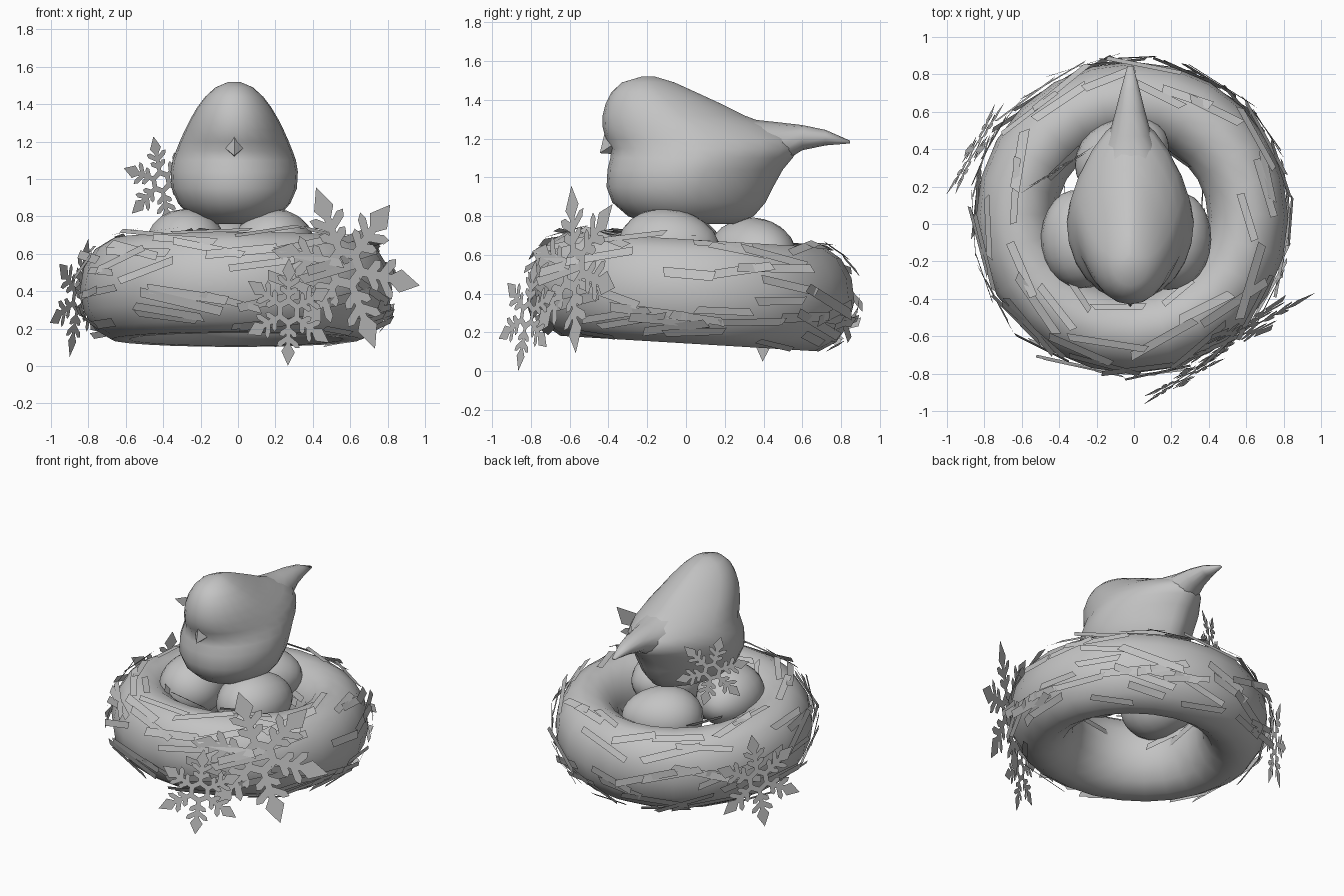
import bpy, bmesh, math, random
from mathutils import Vector, Matrix

random.seed(4)
cube = bpy.data.objects.get("Cube")
if cube:
    bpy.data.objects.remove(cube, do_unlink=True)

grey = bpy.data.materials.new("plain_grey")
grey.use_nodes = True
color = (0.55, 0.55, 0.55, 1)
grey.diffuse_color = color
grey.node_tree.nodes["Principled BSDF"].inputs["Base Color"].default_value = color


def finish(name, bm, smooth=False, solid=True):
    if solid:
        bmesh.ops.recalc_face_normals(bm, faces=bm.faces)
    for f in bm.faces:
        f.smooth = smooth
    mesh = bpy.data.meshes.new(name)
    bm.to_mesh(mesh)
    bm.free()
    mesh.materials.append(grey)
    obj = bpy.data.objects.new(name, mesh)
    bpy.context.collection.objects.link(obj)
    return obj


def loft(bm, rings, closed=False):
    """Skin a list of point rings; cap the ends unless closed."""
    loops = [[bm.verts.new(p) for p in ring] for ring in rings]
    pairs = list(zip(loops, loops[1:])) + ([(loops[-1], loops[0])] if closed else [])
    for a, b in pairs:
        for i in range(len(a)):
            j = (i + 1) % len(a)
            bm.faces.new((a[i], a[j], b[j], b[i]))
    if not closed:
        bm.faces.new(loops[0])
        bm.faces.new(loops[-1])


# Nest: a tall ring leaning slightly to the back
CENTRE = Vector((-0.01, 0.035, 0.41))
LEAN = Matrix.Rotation(-0.06, 3, 'X')
RING, WIDE, TALL = 0.62, 0.215, 0.275


def nest_frame(a, b):
    """Point on the ring, its direction round the ring and its outward normal."""
    out, up = Vector((math.cos(a), math.sin(a), 0)), Vector((0, 0, 1))
    c, s = math.cos(b), math.sin(b)
    point = CENTRE + LEAN @ (out * (RING + WIDE * c) + up * TALL * s)
    normal = LEAN @ (out * TALL * c + up * WIDE * s).normalized()
    return point, LEAN @ up.cross(out), normal


bm = bmesh.new()
loft(bm, [[nest_frame(math.tau * i / 24, math.tau * j / 14)[0] for j in range(14)]
          for i in range(24)], closed=True)
finish("nest_ring", bm, smooth=True)


# Twigs: flat straight strips laid along the ring
def twigs(name, count, low, high, length, lift):
    bm = bmesh.new()
    for i in range(count):
        a = math.tau * (i + random.random()) / count
        b = math.radians(random.uniform(low, high))
        point, tangent, normal = nest_frame(a, b)
        slant = random.uniform(-0.32, 0.32)
        along = Matrix.Rotation(slant, 3, normal) @ tangent
        along = Matrix.Rotation(random.uniform(-0.07, 0.07), 3, normal.cross(along)) @ along
        across = normal.cross(along)
        half = along * random.uniform(*length) / 2
        w = across * random.uniform(0.018, 0.027)
        c = point + normal * (lift + random.uniform(0, 0.012))
        skew = along * random.uniform(-0.03, 0.03)
        bm.faces.new([bm.verts.new(p) for p in
                      (c - half - w, c + half - w + skew, c + half + w, c - half + w + skew)])
    finish(name, bm, solid=False)


twigs("outer_twigs", 60, -35, 40, (0.26, 0.46), 0.012)
twigs("top_twigs", 24, 40, 95, (0.26, 0.45), 0.01)
twigs("lower_twigs", 14, -65, -35, (0.22, 0.4), 0.008)
twigs("inner_twigs", 12, 105, 195, (0.2, 0.34), 0.03)


# Eggs
def egg(name, centre, turn):
    bm = bmesh.new()
    bmesh.ops.create_uvsphere(bm, u_segments=20, v_segments=12, radius=1)
    for v in bm.verts:
        taper = 1 - 0.1 * v.co.z
        v.co = Vector((v.co.x * 0.215 * taper, v.co.z * 0.265, v.co.y * 0.2 * taper))
    bm.transform(Matrix.Translation(centre) @ Matrix.Rotation(turn, 4, 'Z'))
    finish(name, bm, smooth=True)


egg("left_egg", (0.20, -0.09, 0.64), -0.3)
egg("right_egg", (-0.285, -0.08, 0.64), 0.2)
egg("back_egg", (-0.06, 0.35, 0.593), -1.0)

# Bird body: level rings as height, front, back, half width
BIRD_X = -0.02
BODY = [(0.76, -0.19, 0.25, 0.15), (0.80, -0.30, 0.35, 0.24), (0.87, -0.38, 0.41, 0.30),
        (0.95, -0.41, 0.45, 0.335), (1.04, -0.405, 0.50, 0.34), (1.10, -0.39, 0.55, 0.33),
        (1.15, -0.385, 0.58, 0.312), (1.20, -0.415, 0.56, 0.292), (1.26, -0.43, 0.46, 0.265),
        (1.32, -0.43, 0.30, 0.235), (1.38, -0.415, 0.18, 0.20), (1.44, -0.385, 0.05, 0.155),
        (1.49, -0.33, -0.06, 0.10), (1.52, -0.23, -0.16, 0.03)]


def body_ring(z, front, back, w):
    mid = front + (back - front) * 0.46
    ring = []
    for i in range(24):
        s, c = math.sin(math.tau * i / 24), math.cos(math.tau * i / 24)
        if c > 0:    # rear half tapers to the rump
            c, s = c ** 1.25, math.copysign(abs(s) ** 1.25, s)
            y = mid + (back - mid) * c
        else:
            y = mid + (mid - front) * c
        ring.append((BIRD_X + w * s, y, z))
    return ring


bm = bmesh.new()
loft(bm, [body_ring(*row) for row in BODY])
finish("bird_body", bm, smooth=True)

# Tail: upright rings as position, bottom, top, half width
TAIL = [(0.15, 1.05, 1.36, 0.20), (0.33, 1.06, 1.30, 0.175), (0.47, 1.06, 1.285, 0.115),
        (0.60, 1.14, 1.27, 0.08), (0.72, 1.165, 1.245, 0.05), (0.845, 1.175, 1.19, 0.015)]
bm = bmesh.new()
loft(bm, [[(BIRD_X + w * math.cos(math.tau * i / 12), y,
            (lo + hi) / 2 + (hi - lo) / 2 * math.sin(math.tau * i / 12)) for i in range(12)]
          for y, lo, hi, w in TAIL])
finish("bird_tail", bm, smooth=True)

# Beak: a small hooked wedge
bm = bmesh.new()
base = [bm.verts.new((BIRD_X + x, y, z)) for x, y, z in
        ((0, -0.42, 1.23), (0.055, -0.375, 1.17), (0, -0.37, 1.12), (-0.055, -0.375, 1.17))]
tip = bm.verts.new((BIRD_X, -0.445, 1.125))
bm.faces.new(base)
for i in range(4):
    bm.faces.new((base[i], base[(i + 1) % 4], tip))
finish("beak", bm)


# Snowflakes: flat six-armed stars with a hollow hub
def snowflake(name, centre, facing, radius, spin):
    bm = bmesh.new()
    n = Vector(facing).normalized()
    u = Vector((0, 0, 1)).cross(n).normalized()
    v = n.cross(u)

    def poly(points, turn):
        c, s = math.cos(turn), math.sin(turn)
        bm.faces.new([bm.verts.new(Vector(centre) + radius * (u * (x * c - y * s)
                                                              + v * (x * s + y * c)))
                      for x, y in points])

    for k in range(6):
        turn = math.radians(spin + 60 * k)
        c, s = math.cos(math.pi / 6), math.sin(math.pi / 6)
        poly([(r * c, q * r * s) for r, q in
              ((0.14, -1), (0.27, -1), (0.27, 1), (0.14, 1))], turn + math.pi / 6)
        poly([(0.18, -0.05), (0.68, -0.05), (0.68, 0.05), (0.18, 0.05)], turn)
        poly([(0.54, 0), (0.74, -0.14), (1, 0), (0.74, 0.14)], turn)
        # paired side branches
        for side in (-1, 1):
            for at, reach in ((0.32, 0.23), (0.48, 0.3)):
                pts = [(0, -0.045), (reach * 0.75, -0.055), (reach, 0), (reach * 0.75, 0.055),
                       (0, 0.045)]
                c, s = math.cos(side * 0.95), math.sin(side * 0.95)
                poly([(at + x * c - y * s, x * s + y * c) for x, y in pts], turn)
    finish(name, bm, solid=False)


snowflake("large_front_snowflake", (0.575, -0.58, 0.525), (0.50, -0.86, 0.16), 0.46, 48)
snowflake("small_front_snowflake", (0.27, -0.82, 0.29), (0.5, -0.86, 0.13), 0.292, 25)
snowflake("side_snowflake", (-0.85, 0.40, 0.365), (-0.87, 0.48, 0.13), 0.32, 35)
snowflake("back_snowflake", (-0.41, 0.29, 0.985), (-0.53, 0.84, 0.04), 0.25, 17)
